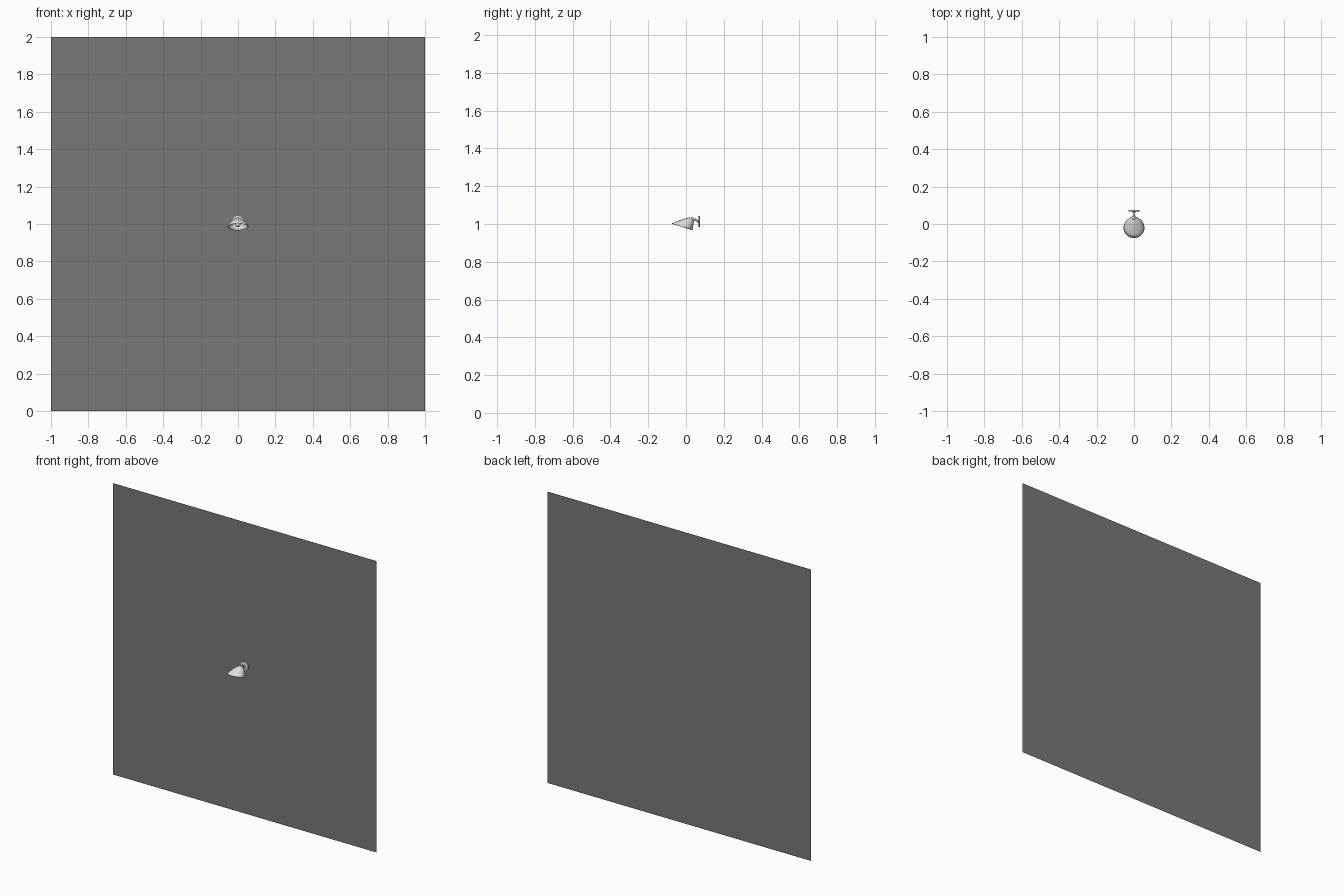
import bpy, bmesh, math
from mathutils import Vector

if "Cube" in bpy.data.objects:
    bpy.data.objects.remove(bpy.data.objects["Cube"])


def material(name, rgb):
    m = bpy.data.materials.new(name)
    m.diffuse_color = (*rgb, 1)
    m.use_nodes = True
    m.node_tree.nodes["Principled BSDF"].inputs["Base Color"].default_value = m.diffuse_color
    return m


wall_mat = material("dark_grey_wall", (0.19, 0.19, 0.19))
shade_mat = material("light_grey_enamel", (0.76, 0.76, 0.76))
metal_mat = material("grey_metal", (0.6, 0.6, 0.6))


def loft(name, rings, mat, n=32, caps=(True, True)):
    """Each ring: (front y, front z, back y, back z, half width in x)."""
    bm = bmesh.new()
    loops = []
    for fy, fz, by, bz, rx in rings:
        c = Vector((0, (fy + by) / 2, (fz + bz) / 2))
        v = Vector((0, (fy - by) / 2, (fz - bz) / 2))
        loops.append([bm.verts.new(c + v * math.cos(t) + Vector((rx * math.sin(t), 0, 0)))
                      for t in (2 * math.pi * i / n for i in range(n))])
    for a, b in zip(loops, loops[1:]):
        for i in range(n):
            j = (i + 1) % n
            bm.faces.new((a[i], a[j], b[j], b[i]))
    if caps[0]:
        bm.faces.new(loops[0])
    if caps[1]:
        bm.faces.new(loops[-1])
    bmesh.ops.recalc_face_normals(bm, faces=bm.faces[:])
    me = bpy.data.meshes.new(name)
    bm.to_mesh(me)
    bm.free()
    ob = bpy.data.objects.new(name, me)
    bpy.context.collection.objects.link(ob)
    return finish(ob, name, mat)


def finish(ob, name, mat):
    ob.name = name
    ob.data.materials.append(mat)
    bpy.ops.object.select_all(action='DESELECT')
    ob.select_set(True)
    bpy.context.view_layer.objects.active = ob
    bpy.ops.object.shade_smooth_by_angle(angle=math.radians(40))
    return ob


# Wall: a single sheet facing the front
bpy.ops.mesh.primitive_plane_add(size=2, location=(0, 0.075, 1), rotation=(math.pi / 2, 0, 0))
finish(bpy.context.object, "wall", wall_mat)

# Lamp shade: leaning bell, open towards the front and below
shade = loft("lamp_shade", [
    (-0.075, 1.003, 0.034, 0.966, 0.056),
    (-0.055, 1.012, 0.036, 0.977, 0.052),
    (-0.030, 1.021, 0.038, 0.989, 0.043),
    (-0.005, 1.029, 0.040, 1.000, 0.032),
    (0.012, 1.033, 0.041, 1.008, 0.022),
    (0.024, 1.034, 0.042, 1.015, 0.013),
], shade_mat, 48, (False, True))
mod = shade.modifiers.new("thickness", 'SOLIDIFY')
mod.thickness = 0.0015
mod.offset = -1

# Bulb inside the shade
bpy.ops.mesh.primitive_uv_sphere_add(segments=24, ring_count=12, radius=0.014,
                                     location=(0, -0.002, 0.998))
finish(bpy.context.object, "bulb", shade_mat)

# Neck between shade and arm
loft("shade_neck", [
    (0.026, 1.034, 0.042, 1.014, 0.013),
    (0.034, 1.034, 0.045, 1.018, 0.010),
    (0.041, 1.033, 0.049, 1.021, 0.007),
], metal_mat)

# Arm running back to the wall plate
loft("arm", [
    (0.040, 1.031, 0.046, 1.021, 0.006),
    (0.054, 1.026, 0.054, 1.014, 0.006),
    (0.063, 1.020, 0.063, 1.006, 0.007),
    (0.069, 1.024, 0.069, 1.002, 0.011),
], metal_mat, 20)

# Round wall plate with a bevelled front edge
zc = 1.013
loft("wall_plate", [(y, zc + r, y, zc - r, r) for y, r in
                    ((0.066, 0.026), (0.068, 0.030), (0.0745, 0.030))], metal_mat, 40)
